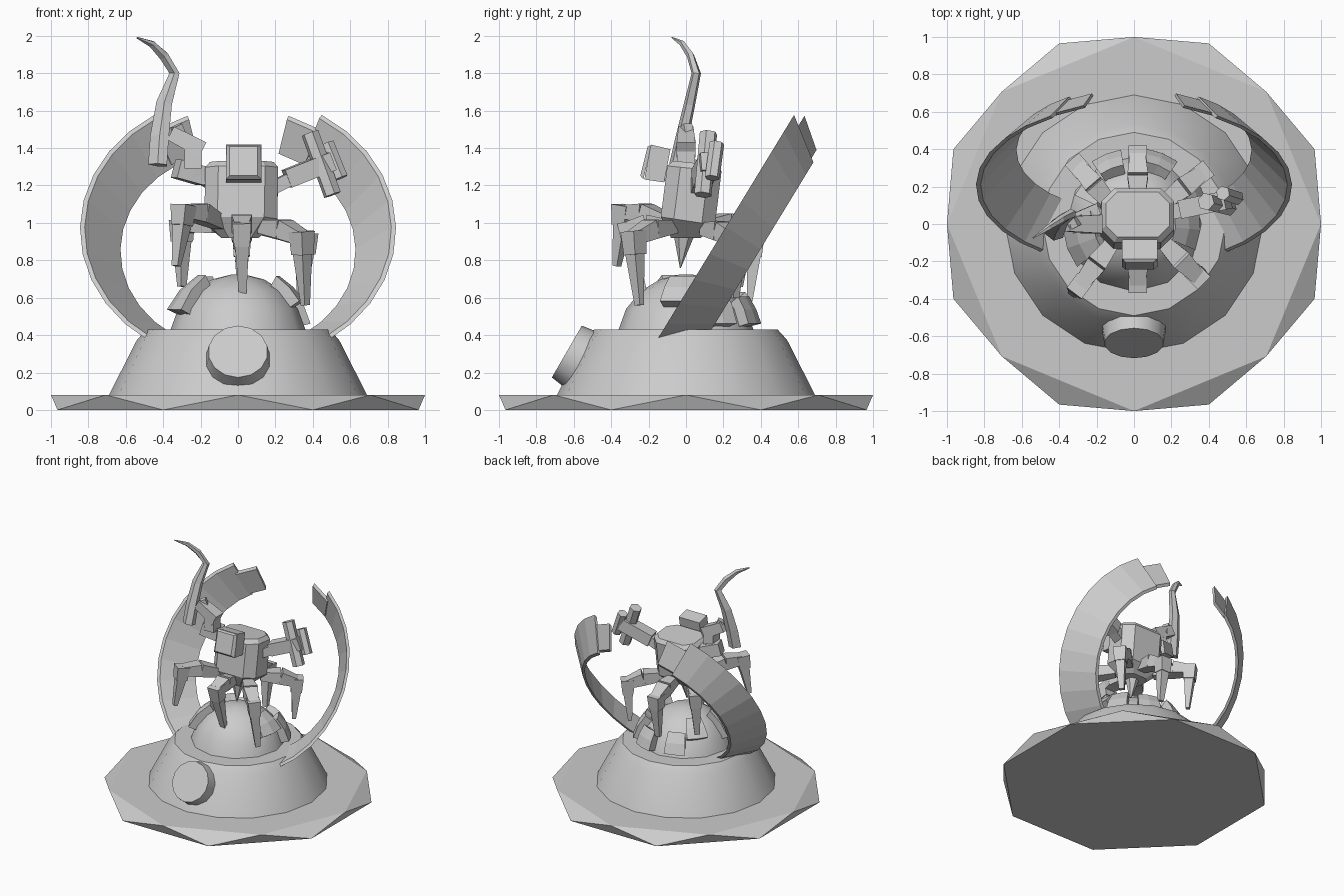
import bpy, bmesh, math
from mathutils import Vector, Matrix

if "Cube" in bpy.data.objects:
    bpy.data.objects.remove(bpy.data.objects["Cube"])

V = Vector
grey = bpy.data.materials.new("stone_grey")
grey.diffuse_color = (0.6, 0.6, 0.6, 1)
grey.use_nodes = True
grey.node_tree.nodes["Principled BSDF"].inputs["Base Color"].default_value = grey.diffuse_color


def finish(name, bm, smooth=None):
    bmesh.ops.recalc_face_normals(bm, faces=bm.faces)
    me = bpy.data.meshes.new(name)
    bm.to_mesh(me)
    bm.free()
    ob = bpy.data.objects.new(name, me)
    bpy.context.collection.objects.link(ob)
    me.materials.append(grey)
    if smooth:
        bpy.ops.object.select_all(action='DESELECT')
        ob.select_set(True)
        bpy.context.view_layer.objects.active = ob
        bpy.ops.object.shade_smooth_by_angle(angle=math.radians(smooth))
    return ob


def loft(name, rings, smooth=None):
    """Skin matching rings of points and cap both ends."""
    bm = bmesh.new()
    vs = [[bm.verts.new(p) for p in r] for r in rings]
    n = len(rings[0])
    for a, b in zip(vs, vs[1:]):
        for i in range(n):
            j = (i + 1) % n
            bm.faces.new((a[i], a[j], b[j], b[i]))
    bm.faces.new(vs[0][::-1])
    bm.faces.new(vs[-1])
    return finish(name, bm, smooth)


def circle(r, z, n, turn=0):
    return [V((r * math.cos(turn + math.tau * i / n),
               r * math.sin(turn + math.tau * i / n), z)) for i in range(n)]


def frame(a, b, side=(0, 0, 1)):
    """Width, depth and start of a bar running from a to b."""
    d = (V(b) - V(a)).normalized()
    w = d.cross(V(side))
    if w.length < 0.01:
        w = d.cross(V((1, 0, 0)))
    w.normalize()
    return w, w.cross(d)


def bar(name, a, b, s0, s1, side=(0, 0, 1)):
    """Tapered rectangular bar; s0 and s1 are (width, depth)."""
    w, t = frame(a, b, side)
    rings = [[V(p) + w * (x * s[0] / 2) + t * (y * s[1] / 2)
              for x, y in ((-1, -1), (1, -1), (1, 1), (-1, 1))]
             for p, s in ((a, s0), (b, s1))]
    return loft(name, rings)


def rod(name, a, b, r0, r1, n, smooth=None):
    w, t = frame(a, b)
    rings = [[V(p) + w * v.x + t * v.y for v in circle(r, 0, n, math.pi / n)]
             for p, r in ((a, r0), (b, r1))]
    return loft(name, rings, smooth)


# Ground slab: octagons turned against each other
bm = bmesh.new()
low = [bm.verts.new(p) for p in circle(1.045, 0, 8, math.pi / 8)]
top = [bm.verts.new(p) for p in circle(1.0, 0.08, 8)]
for i in range(8):
    j = (i + 1) % 8
    bm.faces.new((low[i], top[j], top[i]))
    bm.faces.new((low[i], low[j], top[j]))
bm.faces.new(low[::-1])
bm.faces.new(top)
finish("ground_slab", bm)

# Pedestal, dome and front medallion
loft("pedestal", [circle(r, z, 16, math.pi / 2) for r, z in
                  ((0.69, 0.08), (0.54, 0.375), (0.49, 0.43))], 25)
loft("dome", [circle(0.37 * math.cos(e), 0.355 + 0.37 * math.sin(e), 12, math.pi / 2)
              for e in (math.radians(d) for d in (10, 30, 50, 68, 84))], 35)
rod("medallion", (0, -0.53, 0.25), (0, -0.637, 0.312), 0.178, 0.16, 14, 40)


# Raised plates on the dome
def plate(az, el, daz, de):
    rings = []
    for k in (-1, 0, 1):
        a, ring = math.radians(az + k * daz), []
        for r, s in ((0.34, -1), (0.42, -1), (0.42, 0), (0.42, 1), (0.34, 1)):
            e = math.radians(el + s * de)
            ring.append(V((r * math.cos(e) * math.cos(a),
                           r * math.cos(e) * math.sin(a), 0.36 + r * math.sin(e))))
        rings.append(ring)
    loft("dome_plate", rings)


for p in ((200, 42, 17, 17), (355, 45, 18, 13), (68, 25, 13, 11),
          (30, 28, 12, 14), (140, 45, 14, 12), (112, 28, 12, 12)):
    plate(*p)

# Two curved bands on a tilted cone, each ending in a narrower tip
C, UP, BACK = V((0, 0.205, 0.965)), V((0, 0.52, 0.854)), V((0, 0.854, -0.52))


def band(name, side, a0, a1, n, w0, w1, lift=0):
    rings = []
    for i in range(n + 1):
        a = math.radians(a0 + (a1 - a0) * i / n)
        d = V((side * math.cos(a), 0, 0)) + UP * math.sin(a)
        rings.append([C + d * (0.845 - 0.87 * w + o) + BACK * w
                      for w, o in ((w0, lift), (w1, lift), (w1, lift - 0.025), (w0, lift - 0.025))])
    loft(name, rings)


for s in (-1, 1):
    band("band", s, -56, 58, 10, 0, 0.22)
    band("band_tip", s, 56, 70, 1, 0.05, 0.2, -0.012)


# Walker body: chamfered block with tapered belly and spike
def octagon(cx, cy, hx, hy, c, z, tilt=0):
    pts = ((-hx, -hy + c), (-hx + c, -hy), (hx - c, -hy), (hx, -hy + c),
           (hx, hy - c), (hx - c, hy), (-hx + c, hy), (-hx, hy - c))
    return [V((cx + x, cy + y, z - tilt * y)) for x, y in pts]


loft("body", [octagon(0.01, 0.0, 0.10, 0.08, 0.04, 0.92),
              octagon(0.015, 0.01, 0.195, 0.145, 0.07, 1.01, 0.15),
              octagon(0.02, 0.045, 0.195, 0.145, 0.07, 1.29, 0.1),
              octagon(0.02, 0.05, 0.17, 0.12, 0.06, 1.32, 0.1)])
rod("belly_spike", (0.01, -0.01, 0.95), (0.01, -0.03, 0.76), 0.06, 0.003, 6)
bar("head", (0.03, -0.205, 1.325), (0.03, -0.10, 1.305), (0.19, 0.19), (0.19, 0.18))
bar("face_plate", (0.03, -0.225, 1.33), (0.03, -0.205, 1.325), (0.15, 0.16), (0.19, 0.19))
bar("neck", (0.03, -0.12, 1.27), (0.02, 0.0, 1.24), (0.1, 0.08), (0.1, 0.08))

# Six legs: hip, knee and foot positions
legs = (((0.02, -0.09, 0.98), (0.02, -0.32, 0.97), (0.025, -0.22, 0.61)),
        ((-0.10, -0.08, 1.0), (-0.29, -0.33, 1.06), (-0.33, -0.37, 0.77)),
        ((0.13, -0.07, 0.98), (0.34, -0.28, 0.92), (0.36, -0.25, 0.56)),
        ((0.02, 0.11, 0.98), (0.02, 0.37, 0.90), (0.02, 0.34, 0.58)),
        ((-0.11, 0.09, 0.98), (-0.30, 0.31, 0.98), (-0.30, 0.28, 0.66)),
        ((0.14, 0.10, 0.97), (0.36, 0.27, 0.91), (0.34, 0.26, 0.60)))
for hip, knee, foot in legs:
    h, k, f = V(hip), V(knee), V(foot)
    m = h.lerp(k, 0.55) + V((0, 0, 0.02))
    out = V((k.x - h.x, k.y - h.y, 0))
    bar("leg_thigh", h, m, (0.07, 0.07), (0.11, 0.10))
    bar("leg_upper", m, k, (0.11, 0.10), (0.08, 0.07))
    bar("leg_knee", k + V((0, 0, 0.035)), k.lerp(f, 0.25), (0.1, 0.1), (0.085, 0.085), out)
    bar("leg_shin", k.lerp(f, 0.2), f, (0.075, 0.075), (0.04, 0.03), out)

# Right arm with two barrels
bar("gun_shoulder", (0.17, 0.06, 1.18), (0.29, 0.08, 1.24), (0.08, 0.07), (0.08, 0.07))
bar("gun_arm", (0.26, 0.08, 1.235), (0.50, 0.13, 1.33), (0.1, 0.1), (0.1, 0.1))
rod("long_barrel", (0.385, 0.12, 1.48), (0.505, 0.09, 1.15), 0.048, 0.048, 6)
rod("short_barrel", (0.475, 0.165, 1.425), (0.55, 0.14, 1.24), 0.04, 0.04, 6)

# Left arm
bar("blade_shoulder", (-0.14, 0.05, 1.22), (-0.24, 0.02, 1.28), (0.09, 0.08), (0.09, 0.08))
bar("blade_upper_arm", (-0.33, 0.0, 1.29), (-0.19, 0.05, 1.25), (0.1, 0.1), (0.12, 0.1))
bar("blade_forearm", (-0.24, 0.0, 1.29), (-0.24, 0.0, 1.44), (0.1, 0.09), (0.09, 0.09))
bar("blade_wrist", (-0.19, 0.0, 1.39), (-0.36, 0.0, 1.48), (0.1, 0.09), (0.08, 0.08))
bar("blade_grip", (-0.33, 0.0, 1.52), (-0.29, 0.02, 1.42), (0.05, 0.05), (0.05, 0.05))

# Curved blade: centre, half width, half depth along its length
path = ((-0.43, -0.05, 1.31, 0.05, 0.04), (-0.42, -0.02, 1.46, 0.05, 0.035),
        (-0.395, 0.02, 1.64, 0.042, 0.03), (-0.34, 0.055, 1.80, 0.027, 0.025),
        (-0.395, 0.025, 1.89, 0.025, 0.02), (-0.46, -0.02, 1.955, 0.018, 0.015),
        (-0.54, -0.075, 1.99, 0.004, 0.003))
rings = []
for i, (x, y, z, w, d) in enumerate(path):
    a, b = V(path[max(i - 1, 0)][:3]), V(path[min(i + 1, 6)][:3])
    t = (b - a).normalized()
    e = V((0, 1, 0)).cross(t).normalized()
    f = t.cross(e)
    rings.append([V((x, y, z)) + e * (p * w) + f * (q * d)
                  for p, q in ((-1, 0), (0, -1), (1, -0.6), (1, 0.6), (0, 1))])
loft("blade", rings)
